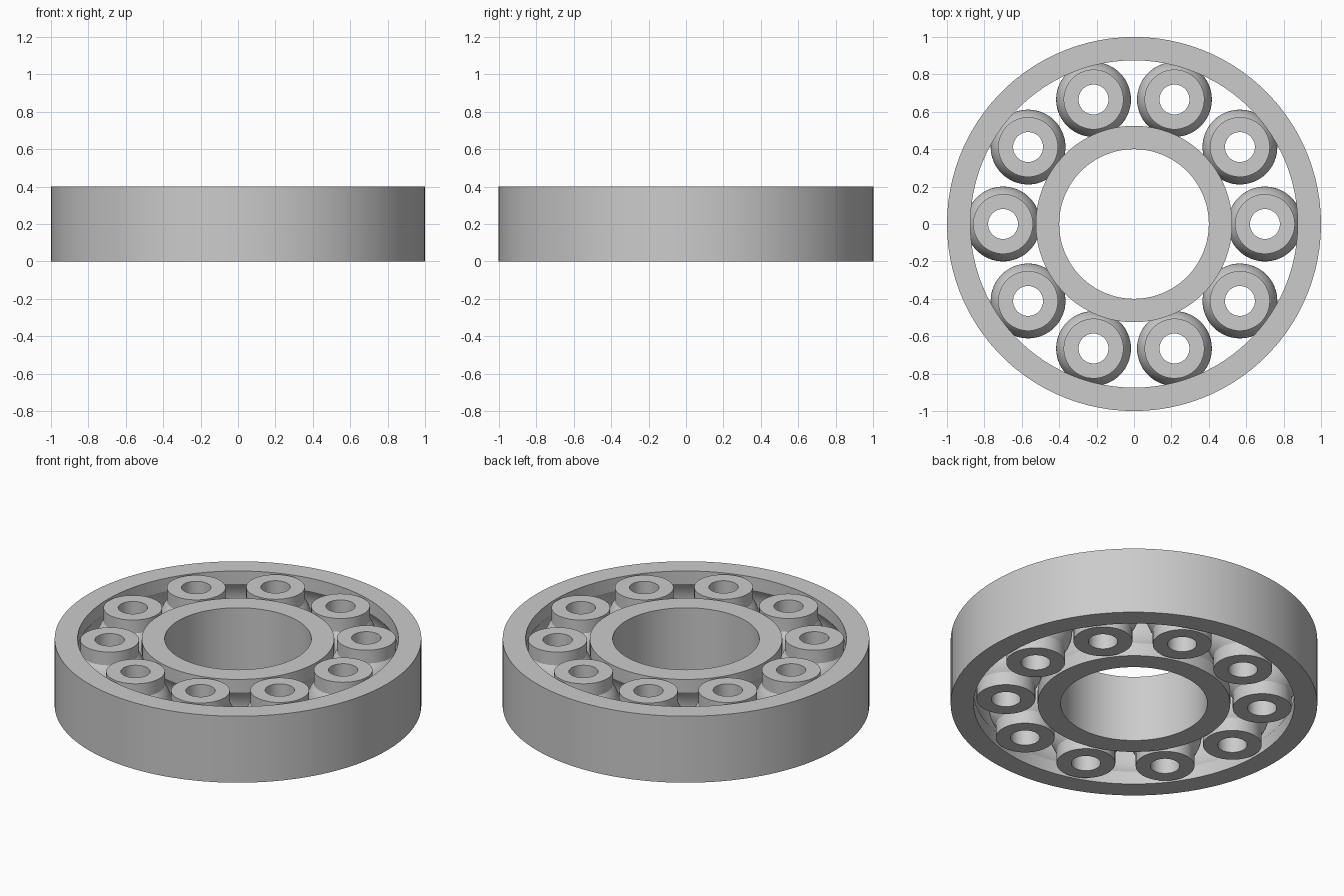
import bpy, bmesh
from math import sin, cos, asin, pi, radians

old = bpy.data.objects.get("Cube")
if old:
    bpy.data.objects.remove(old, do_unlink=True)

HEIGHT = 0.4
MID = HEIGHT / 2
ORBIT = 0.7          # distance of the rollers from the bearing axis
ROLLERS = 10

steel = bpy.data.materials.new("steel grey")
steel.use_nodes = True
GREY = (0.6, 0.6, 0.6, 1)
steel.diffuse_color = GREY
steel.node_tree.nodes["Principled BSDF"].inputs["Base Color"].default_value = GREY


def arc(centre, radius, offset, side, steps=14):
    """Arc around (centre, MID) between its two crossings of centre + side * offset, going up."""
    half = asin((radius ** 2 - offset ** 2) ** 0.5 / radius)
    angles = [half * (2 * i / steps - 1) for i in range(steps + 1)]
    return [(centre + side * radius * cos(a), MID + radius * sin(a)) for a in angles]


def lathe(name, profile, segments):
    """Spin a closed (radius, height) profile around z."""
    bm = bmesh.new()
    verts = [bm.verts.new((r, 0, z)) for r, z in profile]
    edges = [bm.edges.new((v, verts[i - 1])) for i, v in enumerate(verts)]
    bmesh.ops.spin(bm, geom=verts + edges, cent=(0, 0, 0), axis=(0, 0, 1),
                   angle=2 * pi, steps=segments, use_merge=True)
    bmesh.ops.remove_doubles(bm, verts=bm.verts, dist=1e-5)
    bmesh.ops.recalc_face_normals(bm, faces=bm.faces)
    mesh = bpy.data.meshes.new(name)
    bm.to_mesh(mesh)
    bm.free()
    mesh.materials.append(steel)
    obj = bpy.data.objects.new(name, mesh)
    bpy.context.collection.objects.link(obj)
    bpy.ops.object.select_all(action="DESELECT")
    obj.select_set(True)
    bpy.context.view_layer.objects.active = obj
    bpy.ops.object.shade_smooth_by_angle(angle=radians(25))
    return obj


# Races: flat rings with a rounded groove facing the rollers
GAP, GROOVE = 0.175, 0.213
for name, wall, side in (("outer_race", 1.0, 1), ("inner_race", 0.4, -1)):
    lip = ORBIT + side * GAP
    lathe(name, [(wall, 0), (lip, 0)] + arc(ORBIT, GROOVE, GAP, side)
          + [(lip, HEIGHT), (wall, HEIGHT)], 100)

# Rollers: hollow cylinders with a ball-shaped belly
BORE, NECK, BALL = 0.08, 0.16, 0.2
profile = ([(BORE, 0), (NECK, 0)] + arc(0, BALL, NECK, 1)
           + [(NECK, HEIGHT), (BORE, HEIGHT)])
first = lathe("roller_1", profile, 64)
for i in range(ROLLERS):
    roller = first
    if i:
        roller = bpy.data.objects.new(f"roller_{i + 1}", first.data)
        bpy.context.collection.objects.link(roller)
    turn = 2 * pi * i / ROLLERS
    roller.location = (ORBIT * cos(turn), ORBIT * sin(turn), 0)
